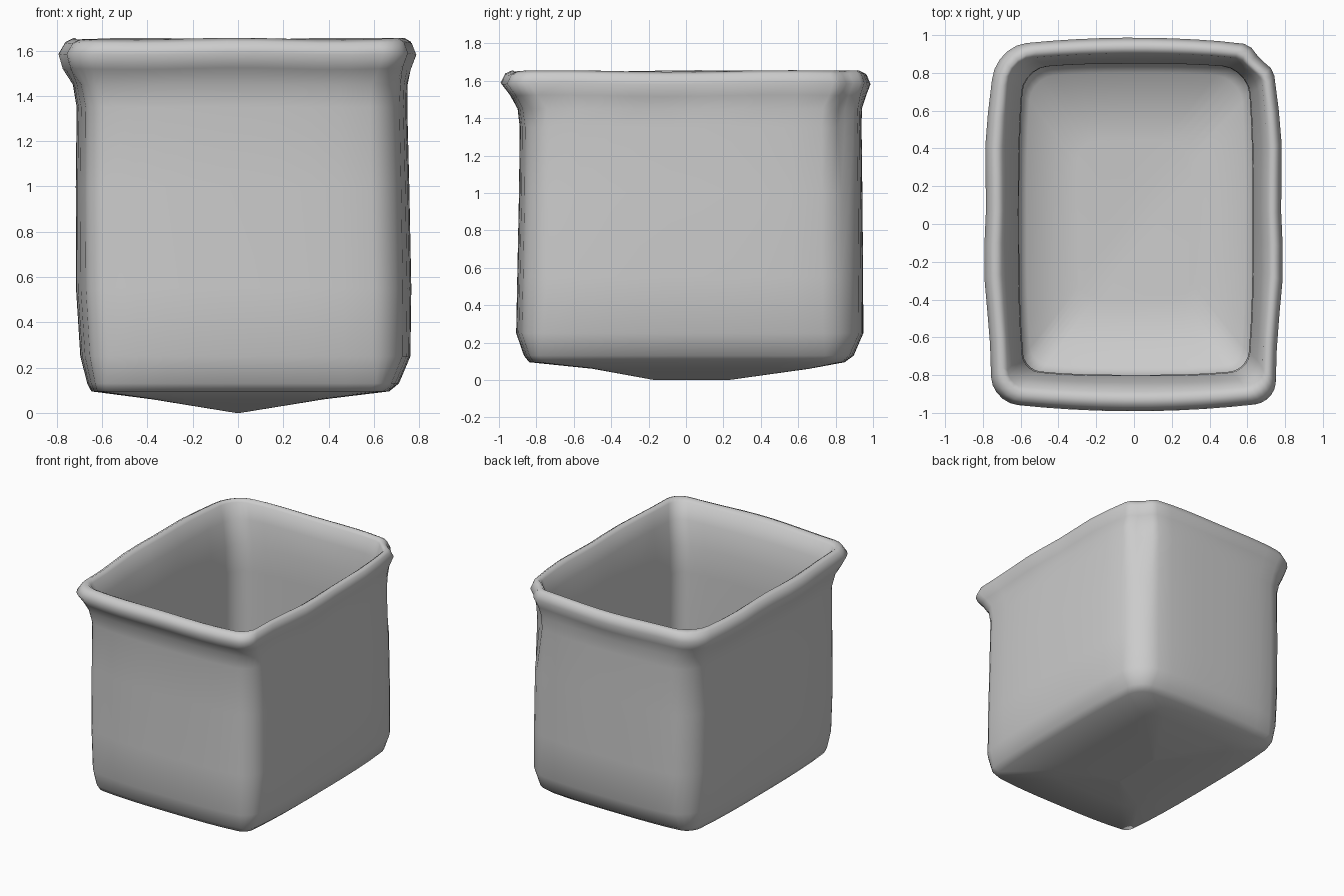
import bpy, bmesh, math
from mathutils import Vector

EDGE, ARC = 9, 5   # subdivisions per straight side and per corner


def ring(z, x0, x1, y0, y1, radii, bow=0.0, wave=0.0, power=3):
    """Rounded rectangle loop whose sides bulge out to the given extents.
    radii: front-right, back-right, back-left, front-left."""
    e = (x0 + bow, x1 - bow, y0 + bow, y1 - bow)
    corners = [(e[1], e[2], -1, 1, -90), (e[1], e[3], -1, -1, 0),
               (e[0], e[3], 1, -1, 90), (e[0], e[2], 1, 1, 180)]
    arcs = []
    for (x, y, sx, sy, start), r in zip(corners, radii):
        cx, cy = x + sx * r, y + sy * r
        angles = [math.radians(start + 90 * i / ARC) for i in range(ARC + 1)]
        arcs.append([Vector((cx + r * math.cos(a), cy + r * math.sin(a), z)) for a in angles])
    pts = []
    for i, arc in enumerate(arcs):
        nxt = arcs[(i + 1) % 4][0]
        pts += arc
        pts += [arc[-1].lerp(nxt, k / EDGE) for k in range(1, EDGE)]
    mx, my = (x0 + x1) / 2, (y0 + y1) / 2
    hx, hy = (x1 - x0) / 2, (y1 - y0) / 2
    for p in pts:
        u, v = (p.x - mx) / hx, (p.y - my) / hy
        p.x += bow * u * max(0, 1 - abs(v) ** power)
        p.y += bow * v * max(0, 1 - abs(u) ** power)
        # gentle ripple along the rim
        p.x += wave * u * math.cos(9 * (p.y - 0.45))
        p.z += wave * 0.6 * math.sin(7 * p.x + 5 * p.y)
        # dent where the rim folds at the back right corner
        if z > 1.3:
            d = math.hypot(p.x - 0.67, p.y - 0.88)
            f = 0.03 * math.exp(-(d / 0.07) ** 2)
            p.x -= f
            p.y -= f
    return pts


# corner radii: underside, wall, rim, inside, floor
B = (0.06, 0.11, 0.09, 0.05)
W = (0.11, 0.16, 0.14, 0.07)
R = (0.10, 0.15, 0.17, 0.13)
I = (0.09, 0.13, 0.12, 0.08)
profile = [
    # underside with its low ridge
    ring(0.0, -0.01, 0.01, -0.17, 0.23, (0.005,) * 4),
    ring(0.06, -0.38, 0.38, -0.50, 0.66, (0.1,) * 4),
    ring(0.095, -0.65, 0.67, -0.84, 0.85, B, 0.04),
    ring(0.13, -0.67, 0.715, -0.87, 0.90, B, 0.055),
    ring(0.25, -0.705, 0.77, -0.915, 0.955, W, 0.08),
    # outer wall
    ring(0.55, -0.725, 0.775, -0.91, 0.955, W, 0.085),
    ring(1.0, -0.725, 0.765, -0.90, 0.95, W, 0.08),
    ring(1.35, -0.72, 0.755, -0.895, 0.945, W, 0.075),
    ring(1.45, -0.735, 0.755, -0.905, 0.945, W, 0.065),
    # rolled rim
    ring(1.52, -0.775, 0.765, -0.945, 0.965, R, 0.055, 0.007, 2),
    ring(1.585, -0.795, 0.79, -0.995, 0.99, R, 0.06, 0.007, 2),
    ring(1.635, -0.765, 0.77, -0.97, 0.97, R, 0.055, 0.007, 2),
    ring(1.652, -0.73, 0.74, -0.93, 0.935, R, 0.045, 0.007, 2),
    ring(1.63, -0.70, 0.71, -0.89, 0.905, I, 0.04, 0.005, 2),
    # inner wall and floor
    ring(1.52, -0.655, 0.675, -0.84, 0.875, I, 0.035, 0.003),
    ring(1.35, -0.615, 0.635, -0.805, 0.85, I, 0.035),
    ring(1.15, -0.61, 0.63, -0.80, 0.85, I, 0.035),
    ring(0.7, -0.62, 0.645, -0.81, 0.86, I, 0.035),
    ring(0.25, -0.62, 0.645, -0.81, 0.86, I, 0.035),
    ring(0.18, -0.57, 0.59, -0.76, 0.80, I, 0.03),
    ring(0.14, -0.3, 0.3, -0.4, 0.45, I),
]

# skin the loops into one closed shell
bm = bmesh.new()
loops = [[bm.verts.new(p) for p in pts] for pts in profile]
n = len(loops[0])
for a, b in zip(loops, loops[1:]):
    for i in range(n):
        j = (i + 1) % n
        bm.faces.new((a[i], a[j], b[j], b[i]))
bm.faces.new(loops[0][::-1])
bm.faces.new(loops[-1])
bmesh.ops.recalc_face_normals(bm, faces=bm.faces)
for f in bm.faces:
    f.smooth = True
mesh = bpy.data.meshes.new("bin")
bm.to_mesh(mesh)
bm.free()
bin_obj = bpy.data.objects.new("bin", mesh)
bpy.context.collection.objects.link(bin_obj)
